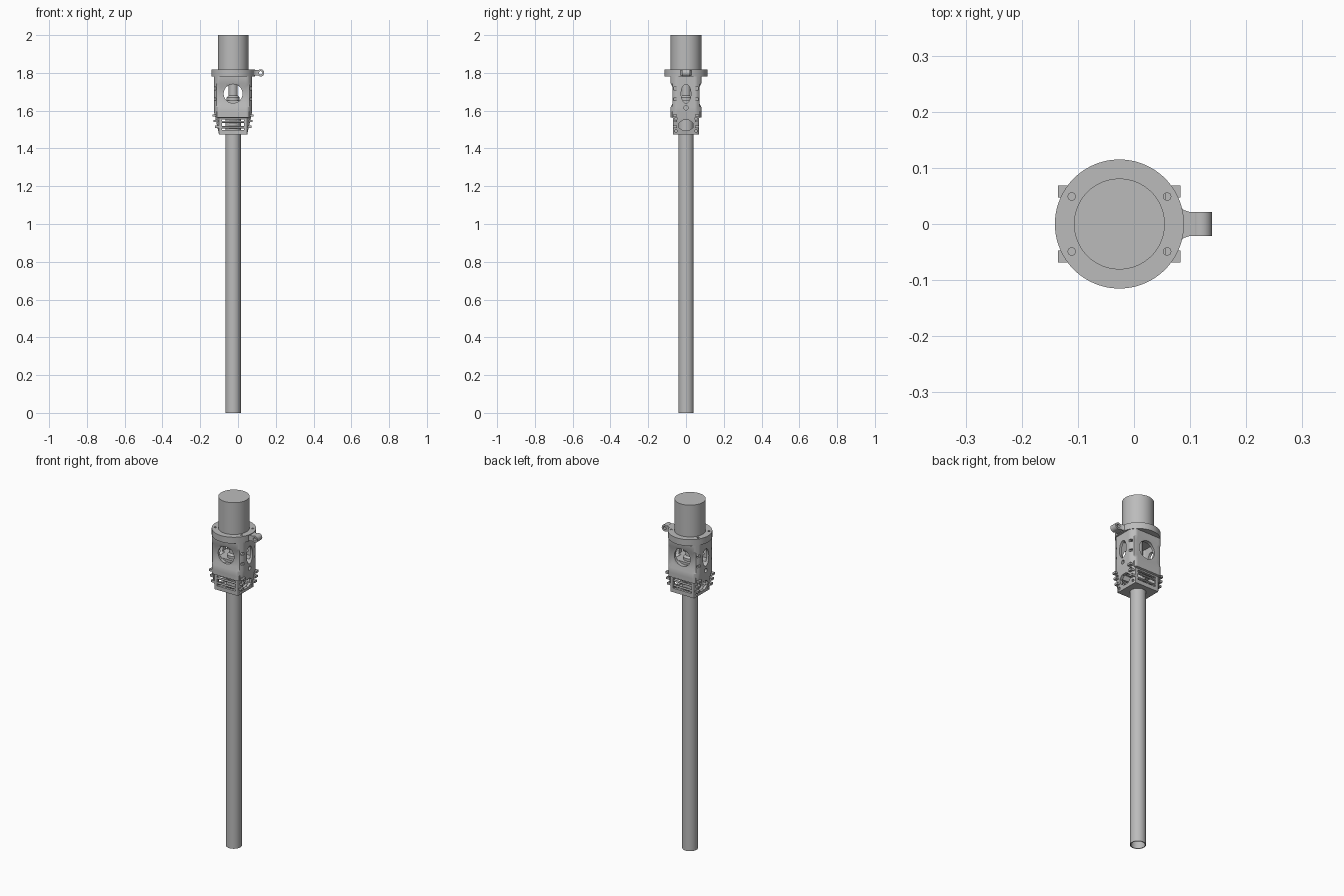
import bpy
import bmesh
from math import cos, sin, pi, radians
from mathutils import Matrix, Vector

default = bpy.data.objects.get("Cube")
if default:
    bpy.data.objects.remove(default, do_unlink=True)

CX = -0.026  # main axis
grey = bpy.data.materials.new("plain grey")
grey.use_nodes = True
COLOR = (0.5, 0.5, 0.5, 1)
grey.diffuse_color = COLOR
grey.node_tree.nodes["Principled BSDF"].inputs["Base Color"].default_value = COLOR


def loft(name, rings, closed=False):
    """Skin a list of point rings; cap the ends unless the loop is closed."""
    bm = bmesh.new()
    loops = [[bm.verts.new(p) for p in ring] for ring in rings]
    n = len(loops[0])
    pairs = list(zip(loops, loops[1:]))
    if closed:
        pairs.append((loops[-1], loops[0]))
    else:
        bm.faces.new(loops[0])
        bm.faces.new(loops[-1])
    for a, b in pairs:
        for i in range(n):
            j = (i + 1) % n
            bm.faces.new((a[i], a[j], b[j], b[i]))
    bmesh.ops.recalc_face_normals(bm, faces=bm.faces)
    mesh = bpy.data.meshes.new(name)
    bm.to_mesh(mesh)
    bm.free()
    mesh.materials.append(grey)
    obj = bpy.data.objects.new(name, mesh)
    bpy.context.collection.objects.link(obj)
    return obj


def circle(r, z, n=64):
    return [(CX + r * cos(2 * pi * i / n), r * sin(2 * pi * i / n), z) for i in range(n)]


def section(z, hx, hy, r, n=96):
    """Rectangle whose corners are trimmed by a circle."""
    ring = []
    for i in range(n):
        a = 2 * pi * (i + 0.5) / n
        c, s = cos(a), sin(a)
        d = min(hx / abs(c), hy / abs(s), r)
        ring.append((CX + d * c, d * s, z))
    return ring


def rod(name, center, axis, length, ra, rb=None, n=32, turn=0.0):
    """Elliptical prism along x, y or z; ra is horizontal, rb vertical."""
    rb = rb or ra
    x, y, z = center
    rings = []
    for t in (-length / 2, length / 2):
        ring = []
        for i in range(n):
            a = 2 * pi * i / n + turn
            u, v = ra * cos(a), rb * sin(a)
            off = {"x": (t, u, v), "y": (u, t, v), "z": (u, v, t)}[axis]
            ring.append((CX + x + off[0], y + off[1], z + off[2]))
        rings.append(ring)
    return loft(name, rings)


def box(name, center, size):
    x, y, z = center
    hx, hy, hz = (s / 2 for s in size)
    corners = ((-1, -1), (1, -1), (1, 1), (-1, 1))
    return loft(name, [[(CX + x + a * hx, y + b * hy, z + t) for a, b in corners]
                       for t in (-hz, hz)])


def cut(obj, cutters):
    for c in cutters:
        c.hide_render = True
        mod = obj.modifiers.new("cut", "BOOLEAN")
        mod.operation = "DIFFERENCE"
        mod.solver = "EXACT"
        mod.object = c
    bpy.context.view_layer.update()
    graph = bpy.context.evaluated_depsgraph_get()
    mesh = bpy.data.meshes.new_from_object(obj.evaluated_get(graph))
    obj.modifiers.clear()
    obj.data = mesh
    for c in cutters:
        bpy.data.objects.remove(c, do_unlink=True)


# Long hollow tube, open at the bottom
loft("long_tube", [circle(0.041, 0), circle(0.041, 1.62), circle(0.036, 1.62),
                   circle(0.036, 0)], closed=True)

# Solid head cylinder
loft("head_cylinder", [circle(0.081, 1.80), circle(0.081, 2.0)])

# Flange with bolt holes
flange = loft("flange", [circle(0.115, 1.782, 96), circle(0.115, 1.818, 96)])
cut(flange, [rod("bolt_hole", (sx * 0.085, sy * 0.049, 1.81), "z", 0.08, 0.007, n=8)
             for sx in (-1, 1) for sy in (-1, 1)])

# Ear on the flange, ending in an eyelet
outline = [(0.055, 0.06), (0.071, 0.05), (0.08, 0.034), (0.089, 0.025), (0.10, 0.021), (0.12, 0.021)]
outline += [(x, -y) for x, y in reversed(outline)]
ear = loft("ear", [[(x, y, z) for x, y in outline] for z in (1.785, 1.815)])
eyelet = rod("eyelet", (0.146, 0, 1.80), "y", 0.042, 0.019)
for part in (ear, eyelet):
    cut(part, [rod("eyelet_hole", (0.146, 0, 1.80), "y", 0.1, 0.009)])

# Housing shell: tapered foot, apron, waist and shoulder
R = 0.113
housing = loft("housing", [section(z, hx, hy, R) for z, hx, hy in (
    (1.475, 0.075, 0.07), (1.562, 0.094, 0.07), (1.565, 0.094, 0.081), (1.59, 0.10, 0.081),
    (1.62, 0.10, 0.081), (1.64, 0.10, 0.071), (1.725, 0.10, 0.071), (1.745, 0.10, 0.081),
    (1.785, 0.10, 0.081))])
cutters = [
    loft("upper_cavity", [section(z, 0.086, 0.058, 0.099) for z in (1.655, 1.775)]),
    loft("lower_cavity", [section(1.488, 0.063, 0.056, 0.099),
                          section(1.585, 0.083, 0.056, 0.099)]),
]
for s in (-1, 1):
    cutters += [
        rod("round_window", (0, s * 0.08, 1.69), "y", 0.06, 0.05, n=48),
        rod("oval_window", (s * 0.10, 0, 1.69), "x", 0.06, 0.026, 0.05, n=48),
        rod("small_hole", (s * 0.10, 0, 1.615), "x", 0.04, 0.011, n=24),
        rod("foot_opening", (s * 0.085, 0, 1.522), "x", 0.07, 0.041, 0.03, n=8, turn=pi / 8),
        box("front_slot", (0, s * 0.07, 1.526), (0.116, 0.05, 0.056)),
    ]
    for t in (-1, 1):
        cutters.append(box("apron_notch", (s * 0.10, t * 0.091, 1.574), (0.03, 0.04, 0.042)))
        for z in (1.66, 1.717):
            cutters.append(box("corner_slot", (s * 0.10, t * 0.058, z), (0.036, 0.018, 0.014)))
        for z, x in ((1.492, 0.079), (1.558, 0.093)):
            cutters.append(rod("screw_hole", (s * x, t * 0.053, z), "x", 0.024, 0.007, n=12))
cut(housing, cutters)

# Inner spindle seen through the windows
loft("spindle", [circle(r, z, 32) for r, z in (
    (0.034, 1.64), (0.034, 1.67), (0.024, 1.68), (0.024, 1.80))])

# Cross bars over the front and back slots, ribs on the foot corners
for s, side in ((-1, "front"), (1, "back")):
    for z, level in ((1.512, "lower"), (1.54, "upper")):
        rod(f"{side}_{level}_bar", (0, s * 0.063, z), "x", 0.13, 0.006, n=12)
    for t, hand in ((-1, "right"), (1, "left")):
        for k, z in enumerate((1.515, 1.545, 1.575)):
            x = 0.078 + (z - 1.475) * 0.2
            box(f"{side}_{hand}_rib_{k + 1}", (t * x, s * 0.058, z), (0.022, 0.022, 0.012))

# Smooth round surfaces, keep hard edges
for obj in bpy.context.collection.objects:
    if obj.type == "MESH" and obj.data.materials and obj.data.materials[0] == grey:
        obj.data.shade_smooth()
        obj.data.set_sharp_from_angle(angle=radians(30))
